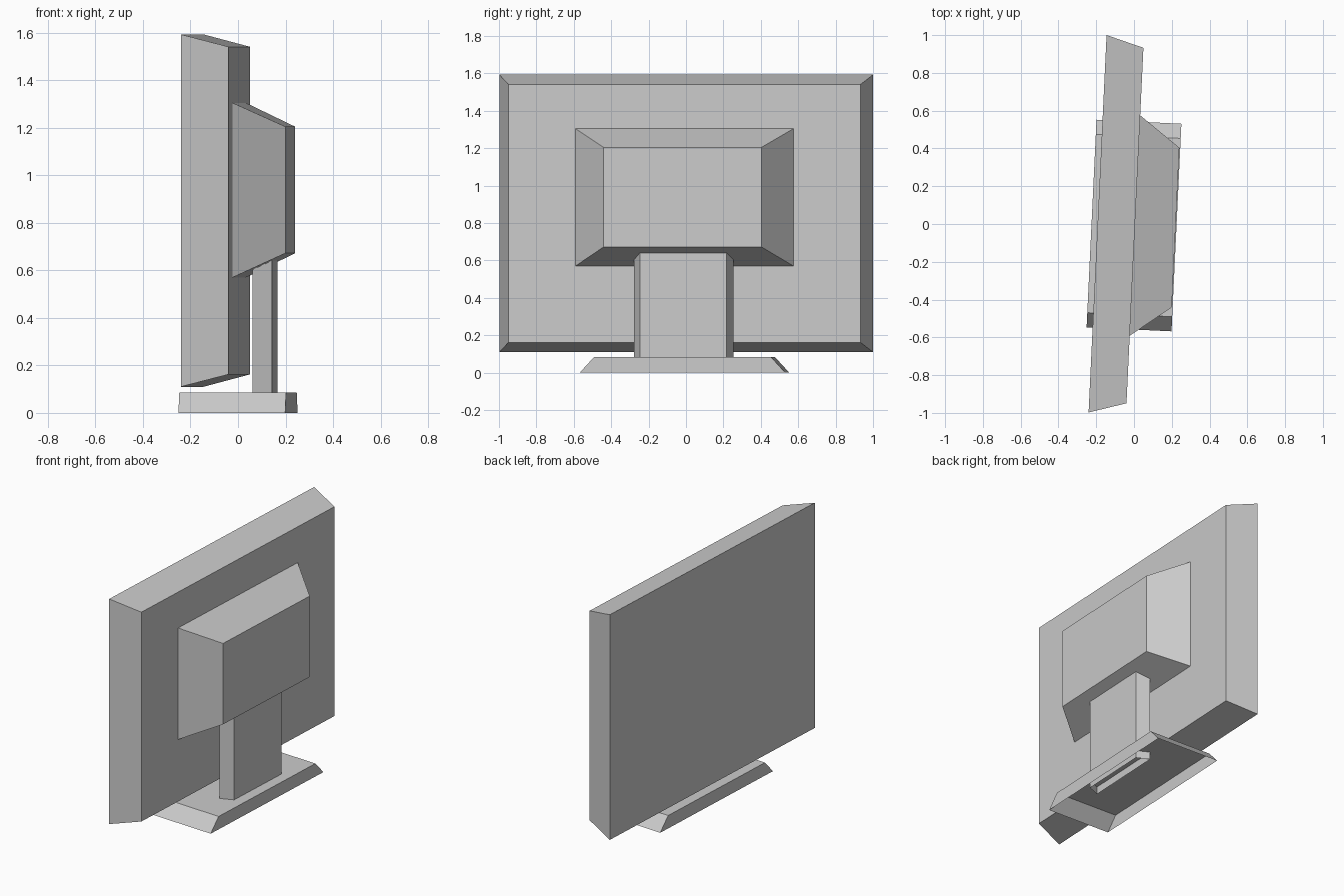
import bpy, bmesh, math
from mathutils import Matrix

cube = bpy.data.objects.get("Cube")
if cube:
    bpy.data.objects.remove(cube, do_unlink=True)

# The whole monitor is turned slightly about the vertical axis
PLACE = Matrix.Translation((0, -0.008, 0)) @ Matrix.Rotation(math.radians(-2.73), 4, 'Z')

grey = bpy.data.materials.new("grey plastic")
grey.use_nodes = True
colour = (0.6, 0.6, 0.6, 1)
grey.diffuse_color = colour
grey.node_tree.nodes["Principled BSDF"].inputs["Base Color"].default_value = colour


def loft(name, ring_a, ring_b, cap_a=True, cap_b=True):
    """Join two four-cornered rings with flat sides and optional caps."""
    bm = bmesh.new()
    a = [bm.verts.new(p) for p in ring_a]
    b = [bm.verts.new(p) for p in ring_b]
    for i in range(4):
        j = (i + 1) % 4
        bm.faces.new((a[i], a[j], b[j], b[i]))
    if cap_a:
        bm.faces.new(a[::-1])
    if cap_b:
        bm.faces.new(b)
    bmesh.ops.recalc_face_normals(bm, faces=bm.faces)
    mesh = bpy.data.meshes.new(name)
    bm.to_mesh(mesh)
    bm.free()
    mesh.materials.append(grey)
    obj = bpy.data.objects.new(name, mesh)
    obj.matrix_world = PLACE
    bpy.context.collection.objects.link(obj)
    return obj


def upright(x, half, low, high):
    """Upright rectangle facing along x."""
    return [(x, -half, low), (x, half, low), (x, half, high), (x, -half, high)]


def level(z, x0, half0, x1, half1):
    """Level trapezoid, with a half width at each of its two depths."""
    return [(x0, -half0, z), (x1, -half1, z), (x1, half1, z), (x0, half0, z)]


# Display panel, tapering towards the back
loft("display_panel", upright(-0.193, 1.0, 0.11, 1.593), upright(0.005, 0.942, 0.162, 1.541))

# Rear housing, open where it meets the panel
loft("rear_housing", upright(0.005, 0.584, 0.57, 1.305), upright(0.22, 0.423, 0.672, 1.205),
     cap_a=False)

# Stand column, open at its foot and running up into the housing
column = (0.074, 0.267, 0.155, 0.231)
loft("stand_column", level(0.035, *column), level(0.66, *column), cap_a=False)

# Hollow base with sloping ends
loft("stand_base", level(0, -0.225, 0.55, 0.225, 0.55),
     level(0.085, -0.225, 0.4725, 0.225, 0.4725), cap_a=False)
